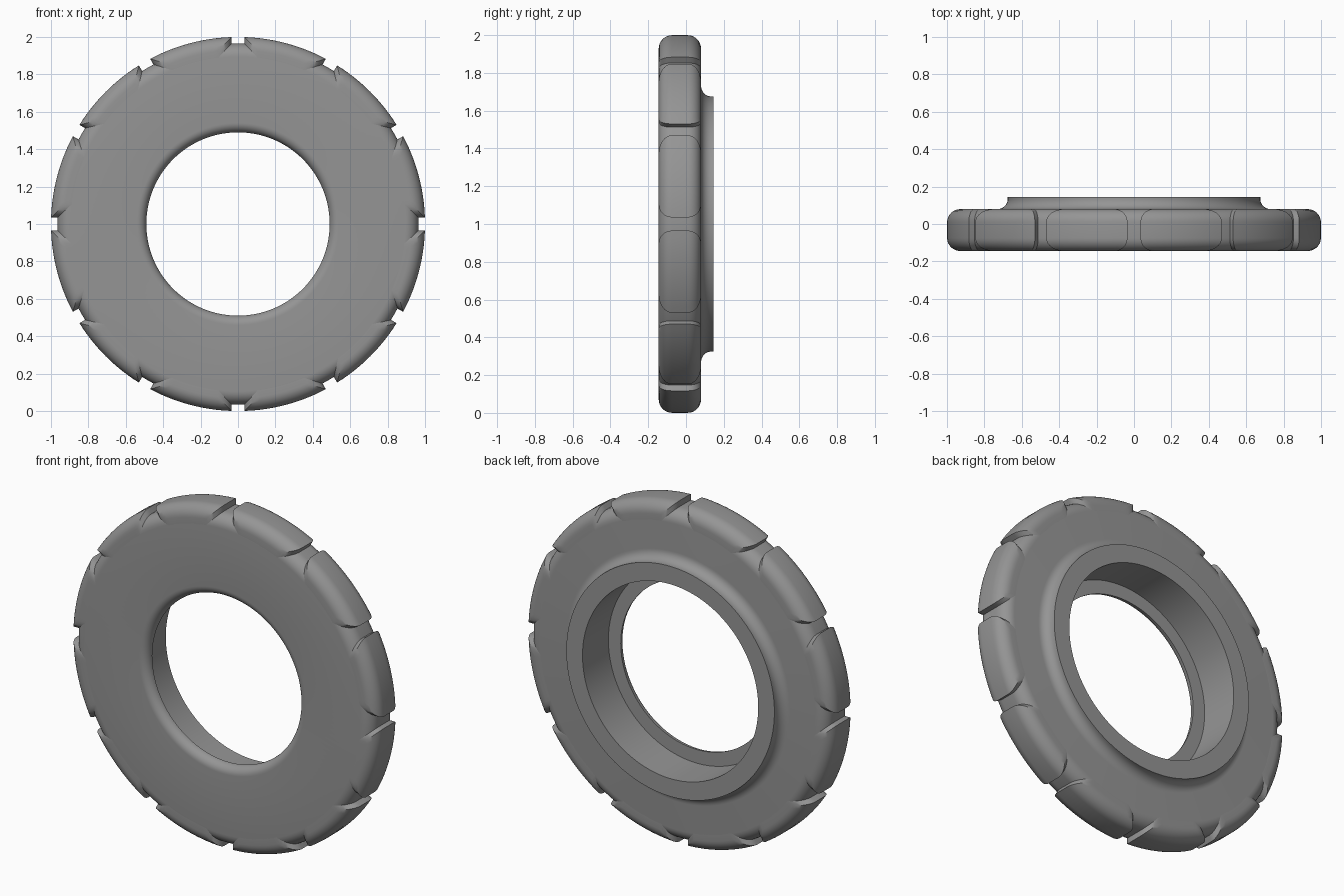
import bpy, bmesh, math

if "Cube" in bpy.data.objects:
    bpy.data.objects.remove(bpy.data.objects["Cube"])

FRONT, REAR, BOSS = -0.145, 0.08, 0.145   # y of front face, rear face, boss face
FILLET, DEPTH, GAP = 0.07, 0.035, 0.035   # edge rounding, groove depth, half groove width
NOTCHES = 12

grey = bpy.data.materials.new("mid grey")
grey.diffuse_color = (0.3, 0.3, 0.3, 1)
grey.use_nodes = True
grey.node_tree.nodes["Principled BSDF"].inputs["Base Color"].default_value = grey.diffuse_color


def arc(cy, cr, rad, a0, a1, n=8):
    """Arc of (y, r) points, angles in degrees."""
    return [(cy + rad * math.cos(math.radians(a0 + (a1 - a0) * i / n)),
             cr + rad * math.sin(math.radians(a0 + (a1 - a0) * i / n)))
            for i in range(n + 1)]


def polar(y, r, a):
    """Angle measured from the top around the wheel axis."""
    return (r * math.sin(a), y, 1 + r * math.cos(a))


def tread_profile(radius):
    return (arc(FRONT + FILLET, radius - FILLET, FILLET, 180, 90)
            + arc(REAR - FILLET, radius - FILLET, FILLET, 90, 0))


def finish(bm, name):
    bmesh.ops.recalc_face_normals(bm, faces=bm.faces)
    mesh = bpy.data.meshes.new(name)
    bm.to_mesh(mesh)
    bm.free()
    mesh.materials.append(grey)
    ob = bpy.data.objects.new(name, mesh)
    bpy.context.collection.objects.link(ob)
    bpy.ops.object.select_all(action='DESELECT')
    ob.select_set(True)
    bpy.context.view_layer.objects.active = ob
    bpy.ops.object.shade_smooth_by_angle(angle=math.radians(30))
    return ob


def lathe(name, profile, segments=144):
    bm = bmesh.new()
    rings = [[bm.verts.new(polar(y, r, 2 * math.pi * s / segments)) for y, r in profile]
             for s in range(segments)]
    n = len(profile)
    for s in range(segments):
        a, b = rings[s], rings[(s + 1) % segments]
        for i in range(n):
            j = (i + 1) % n
            bm.faces.new((a[i], a[j], b[j], b[i]))
    return finish(bm, name)


# Tyre body: groove floor, rear boss with a concave fillet, counterbore, rounded front lip
body = tread_profile(1 - DEPTH)
body += arc(REAR + 0.055, 0.73, 0.055, 180, 270)
body += [(BOSS, 0.675), (BOSS, 0.57), (-0.095, 0.57)]
body += arc(-0.095, 0.54, 0.05, 270, 180)
lathe("tyre_body", body)

# Tread blocks: rounded-corner pads between the cross grooves
bm = bmesh.new()
ACROSS = 12
step = 2 * math.pi / NOTCHES
for k in range(NOTCHES):
    outer, inner = [], []
    for y, r in tread_profile(1.0):
        inset = GAP + (1 - r)              # pad corners round off with the edge fillet
        for rows, rad in ((outer, r), (inner, r - DEPTH - 0.002)):
            edge = math.asin(inset / rad)
            rows.append([bm.verts.new(polar(y, rad, k * step + edge
                                            + (step - 2 * edge) * i / ACROSS))
                         for i in range(ACROSS + 1)])
    for p in range(len(outer) - 1):
        o, q, u, v = outer[p], outer[p + 1], inner[p], inner[p + 1]
        for i in range(ACROSS):
            bm.faces.new((o[i], o[i + 1], q[i + 1], q[i]))
            bm.faces.new((u[i], v[i], v[i + 1], u[i + 1]))
        for i in (0, ACROSS):              # groove walls
            bm.faces.new((o[i], q[i], v[i], u[i]))
    for p in (0, -1):                      # flat ends on the side faces
        for i in range(ACROSS):
            bm.faces.new((outer[p][i], inner[p][i], inner[p][i + 1], outer[p][i + 1]))
finish(bm, "tread_blocks")
